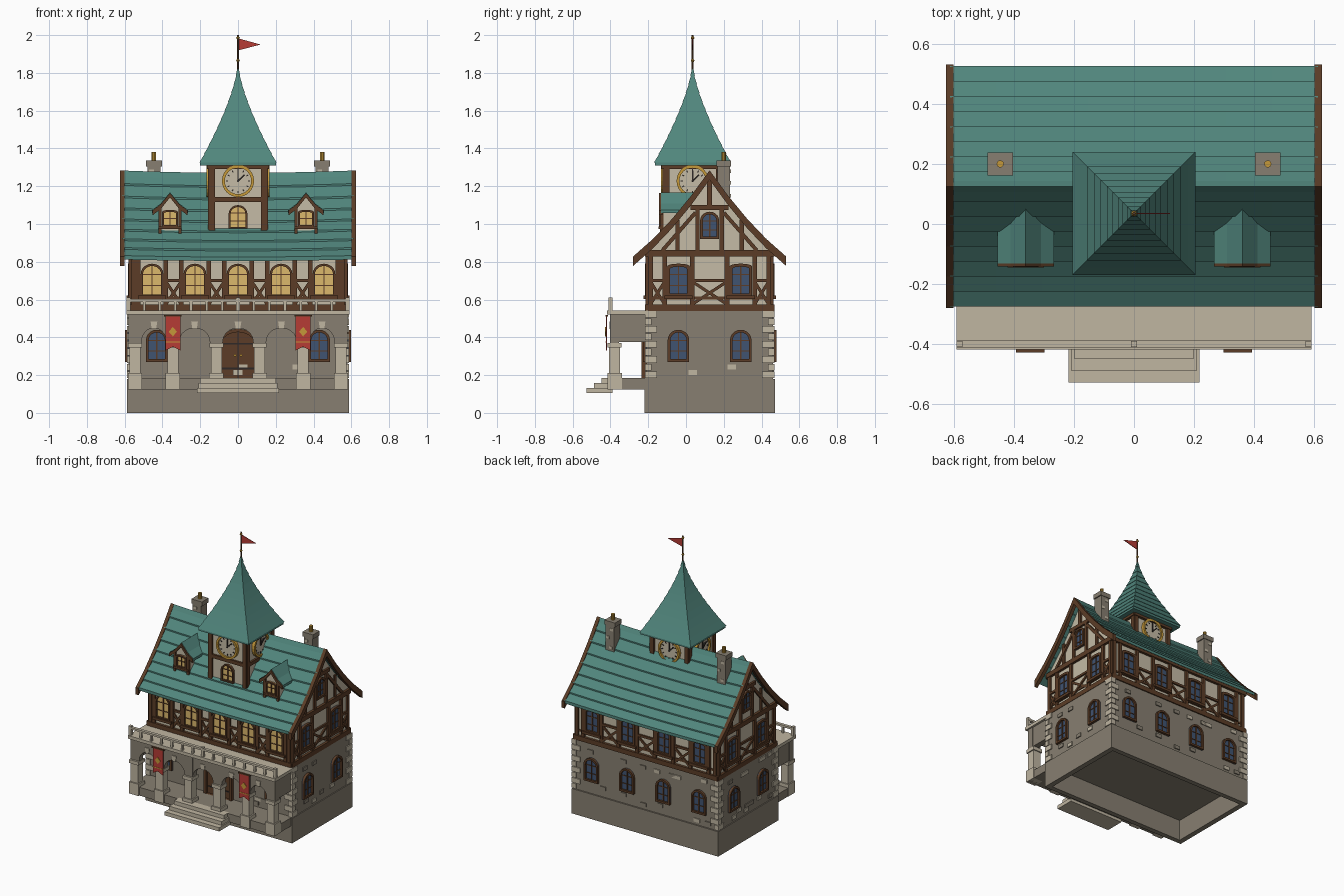
import bpy, bmesh, math, random
from mathutils import Matrix, Vector

cube = bpy.data.objects.get("Cube")
if cube:
    bpy.data.objects.remove(cube, do_unlink=True)
random.seed(4)

COLOURS = {"stone": "867E70", "trim": "BEB4A0", "plaster": "C3BAA4", "tile": "52857C", "timber": "5C3F2B",
           "gold": "C4973C", "lit_glass": "DBB76C", "dark_glass": "425470", "cloth": "B43E38", "iron": "322D2B"}
MATS, parts = {}, {}
for name, code in COLOURS.items():
    rgb = [(int(code[i:i + 2], 16) / 255) ** 2.2 for i in (0, 2, 4)] + [1]
    m = bpy.data.materials.new(name)
    m.use_nodes = True
    m.diffuse_color = rgb
    m.node_tree.nodes["Principled BSDF"].inputs["Base Color"].default_value = rgb
    MATS[name] = m


# ---- helpers ----
def loft(part, mat, sections):
    bm, used = parts.setdefault(part, (bmesh.new(), []))
    if mat not in used:
        used.append(mat)
    rows = [[bm.verts.new(p) for p in s] for s in sections]
    n = len(rows[0])
    faces = [bm.faces.new(rows[0]), bm.faces.new(rows[-1])]
    for a, b in zip(rows, rows[1:]):
        faces += [bm.faces.new((a[i], a[(i + 1) % n], b[(i + 1) % n], b[i])) for i in range(n)]
    for f in faces:
        f.material_index = used.index(mat)


def prism(part, mat, pts, w0, w1, M=Matrix()):
    loft(part, mat, [[M @ Vector((u, v, w)) for u, v in pts] for w in (w0, w1)])


def ring(part, mat, outer, inner, w0, w1, M=Matrix()):
    n = len(outer)
    for i in range(n):
        j = (i + 1) % n
        prism(part, mat, [outer[i], outer[j], inner[j], inner[i]], w0, w1, M)


def rect(u0, u1, v0, v1):
    return [(u0, v0), (u1, v0), (u1, v1), (u0, v1)]


def box(part, mat, x0, x1, y0, y1, z0, z1):
    prism(part, mat, rect(x0, x1, y0, y1), z0, z1)


def circle(u, v, r, n=24):
    return [(u + r * math.cos(i * math.tau / n), v + r * math.sin(i * math.tau / n)) for i in range(n)]


def arch(u, z0, z1, half, rise, n=10):
    arc = [(u + half * math.cos(i * math.pi / n), z1 - rise + rise * math.sin(i * math.pi / n)) for i in range(n + 1)]
    return [(u - half, z0), (u + half, z0)] + arc


def beam(part, p, q, width, w, M, mat="timber", depth=0.014):
    p, q = Vector(p), Vector(q)
    d = (q - p).normalized() * width / 2
    s = Vector((-d.y, d.x))
    prism(part, mat, [p + s, p - s, q - s, q + s], w - 0.005, w + depth, M)


def cross(part, u0, u1, z0, z1, w, M):
    beam(part, (u0, z0), (u1, z1), 0.016, w, M, depth=0.010)
    beam(part, (u0, z1), (u1, z0), 0.016, w, M, depth=0.008)


def wall(angle, y):
    # local axes: across, up, outward
    return Matrix.Translation((0, y, 0)) @ Matrix.Rotation(math.radians(angle), 4, 'Z') @ Matrix.Rotation(math.pi / 2, 4, 'X')


def window(part, M, w, u, z0, z1, half, rise, glass, t=0.014, bars=2):
    prism(part, glass, arch(u, z0, z1, half, rise), w - 0.01, w + 0.004, M)
    ring(part, "timber", arch(u, z0, z1, half, rise), arch(u, z0 + t, z1 - t, half - t, rise * (half - t) / half), w, w + 0.018, M)
    beam(part, (u, z0), (u, z1 - t / 2), 0.007, w, M, depth=0.010)
    for k in range(1, bars + 1):
        z = z0 + (z1 - z0) * k / (bars + 1)
        beam(part, (u - half + t, z), (u + half - t, z), 0.005, w, M, depth=0.008)


MID = 0.125                     # ridge line
FRONT = wall(0, 0)
SIDES = [(0, 0.58, 0.335), (90, 0.335, 0.58), (180, 0.58, 0.335), (270, 0.335, 0.58)]


def roof_z(d):
    return 1.272 - 1.45 * d + 0.8 * d * d


# ---- stone ground floor with hollow plinth ----
ring("plinth", "stone", rect(-0.587, 0.587, -0.22, 0.47), rect(-0.55, 0.55, -0.185, 0.435), 0, 0.18)
box("stone_walls", "stone", -0.58, 0.58, -0.21, 0.46, 0.15, 0.545)
for sx in (-1, 1):
    for sy in (-1, 1):
        for k in range(9):
            lx, ly = (0.065, 0.035) if k % 2 else (0.035, 0.065)
            x, y, z = sx * 0.588, MID + sy * 0.343, 0.185 + k * 0.04
            xs, ys = sorted((x, x - sx * lx)), sorted((y, y - sy * ly))
            box("corner_stones", "trim", *xs, *ys, z, z + 0.035)
for a, half, w in SIDES:
    M = wall(a, MID)
    for k in range(14 if a != 90 else 6):
        u, z = random.uniform(-half + 0.1, half - 0.1), random.choice((0.2, 0.23, 0.47, 0.5))
        prism("loose_stones", random.choice(("trim", "stone")), rect(u, u + 0.045, z, z + 0.026), w - 0.01, w + 0.007, M)
    for u in {0: (-0.43, 0.43), 180: (-0.43, -0.145, 0.145, 0.43)}.get(a, (-0.165, 0.165)):
        window("ground_windows", M, w, u, 0.27, 0.44, 0.057, 0.055, "dark_glass")

# ---- timber storey and gables ----
curve = [0.325 - 0.065 * i for i in range(11)]
prism("plaster_walls", "plaster", [(-0.325, 0.54), (0.325, 0.54)] + [(d, roof_z(abs(d)) - 0.015) for d in curve],
      -0.565, 0.565, wall(90, MID))
for a, half, w, wins in ((0, 0.565, 0.325, [-0.455, -0.228, 0, 0.228, 0.455]), (180, 0.565, 0.325, [-0.43, -0.145, 0.145, 0.43]),
                         (90, 0.325, 0.565, [-0.165, 0.165]), (270, 0.325, 0.565, [-0.165, 0.165])):
    M, P = wall(a, MID), "timber_frame"
    for z, t in ((0.557, 0.034), (0.845, 0.034)):
        beam(P, (-half - 0.012, z), (half + 0.012, z), t, w, M, depth=0.018)
    beam(P, (-half, 0.608), (half, 0.608), 0.014, w, M, depth=0.006)
    edges = [-half + 0.012]
    for u in wins:
        edges += [u - 0.073, u + 0.073]
        if a:
            window("upper_windows", M, w, u, 0.615, 0.79, 0.06, 0.015, "dark_glass", 0.016)
        else:
            window("upper_windows", M, w, u, 0.615, 0.79, 0.06, 0.055, "lit_glass", 0.012)
        beam(P, (u - 0.075, 0.612), (u + 0.075, 0.612), 0.018, w, M, depth=0.026)
    edges.append(half - 0.012)
    for u in edges:
        beam(P, (u, 0.55), (u, 0.845), 0.024, w, M)
    for u0, u1 in zip(edges[::2], edges[1::2]):
        if u1 - u0 > 0.05:
            cross(P, u0, u1, 0.575, 0.695, w, M)
            beam(P, (u0, 0.702), (u1, 0.702), 0.016, w, M, depth=0.012)
    if a in (90, 270):
        window("gable_windows", M, w, 0, 0.92, 1.065, 0.05, 0.045, "dark_glass")
        beam(P, (-0.1, 1.088), (0.1, 1.088), 0.026, w, M)
        beam(P, (0, 1.09), (0, 1.23), 0.026, w, M)
        for s in (-1, 1):
            beam(P, (s * 0.064, 0.85), (s * 0.064, 1.09), 0.022, w, M)
            beam(P, (s * 0.17, 0.85), (s * 0.17, 1.02), 0.022, w, M, depth=0.010)
            beam(P, (s * 0.25, 0.86), (s * 0.075, 1.06), 0.02, w, M, depth=0.012)
        # curved verge boards
        for s in (-1, 1):
            top = [(s * d, roof_z(d) + 0.012) for d in (0, 0.1, 0.2, 0.3, 0.405)]
            for p, q in zip(top, top[1:]):
                prism("verge_boards", "timber", [p, q, (q[0], q[1] - 0.05), (p[0], p[1] - 0.05)], 0.6, 0.625, M)

# ---- tiled main roof, sagging courses ----
COURSES = 8
for s in (-1, 1):
    for k in range(COURSES):
        d1, d0 = 0.4 * k / COURSES, 0.4 * (k + 1) / COURSES
        rows = []
        for i in range(9):
            x = -0.612 + 0.153 * i
            sag = 0.012 * (1 - (x / 0.612) ** 2) * (1 - d1)
            rows.append([Vector((x, MID + s * d, roof_z(d) + h - sag)) for d, h in
                         ((d0, 0.013), (d1, 0.003), (d1, -0.014), (d0, -0.008))])
        loft("main_roof", "tile", rows)
rows = []
for i in range(9):
    x = -0.612 + 0.153 * i
    sag = 0.012 * (1 - (x / 0.612) ** 2)
    rows.append([Vector((x, MID + y, z - sag)) for y, z in ((-0.02, 1.25), (0, 1.283), (0.02, 1.25))])
loft("ridge_cap", "tile", rows)

# ---- clock tower ----
TY, TH = 0.035, 0.145
box("tower_walls", "plaster", -TH, TH, TY - TH, TY + TH, 0.9, 1.32)
for a in (0, 90, 180, 270):
    M = wall(a, TY)
    for u in (-TH, TH):
        beam("tower_frame", (u * 0.95, 0.95), (u * 0.95, 1.31), 0.03, TH, M)
    beam("tower_frame", (-TH, 1.13), (TH, 1.13), 0.026, TH, M)
    beam("tower_frame", (-TH - 0.014, 1.305), (TH + 0.014, 1.305), 0.025, TH, M, depth=0.02)
    ring("clocks", "gold", circle(0, 1.228, 0.085), circle(0, 1.228, 0.07), TH, TH + 0.022, M)
    prism("clocks", "plaster", circle(0, 1.228, 0.072), TH, TH + 0.010, M)
    for i in range(12):
        d = Vector((math.cos(i * math.pi / 6), math.sin(i * math.pi / 6)))
        c = Vector((0, 1.228))
        beam("clocks", c + d * 0.052, c + d * 0.063, 0.006, TH + 0.008, M, "iron", 0.006)
    beam("clocks", (0, 1.222), (0, 1.283), 0.007, TH + 0.01, M, "iron", 0.006)
    beam("clocks", (-0.004, 1.224), (0.034, 1.26), 0.008, TH + 0.01, M, "iron", 0.008)
window("tower_window", wall(0, TY), TH, 0, 0.975, 1.1, 0.05, 0.048, "lit_glass", 0.01)

# flared spire in overlapping courses
N = 11
spire = [(0.2 * (1 - i / N) ** 1.4 + 0.002, 1.325 + 0.505 * i / N) for i in range(N + 1)]
box("spire", "tile", -0.2, 0.2, TY - 0.2, TY + 0.2, 1.31, 1.325)
for (h0, z0), (h1, z1) in zip(spire, spire[1:]):
    loft("spire", "tile", [[Vector((x, TY + y, z)) for x, y in rect(-h, h, -h, h)] for h, z in ((h0 + 0.003, z0), (h1, z1))])
prism("flag_pole", "timber", circle(0, TY, 0.005, 8), 1.8, 2.0)
for z in (1.865, 1.985):
    loft("pole_knobs", "gold", [[Vector((x, y, z + dz)) for x, y in circle(0, TY, r, 8)]
                                for r, dz in ((0.004, -0.01), (0.010, 0), (0.004, 0.01))])
prism("flag", "cloth", [(0.004, 1.92), (0.12, 1.95), (0.004, 1.982)], -TY - 0.002, -TY + 0.002, FRONT)

# ---- dormers and chimneys ----
for s in (-1, 1):
    M = Matrix.Translation((s * 0.36, 0, 0)) @ FRONT
    prism("dormers", "plaster", [(-0.06, 0.93), (0.06, 0.93), (0.06, 1.075), (0, 1.145), (-0.06, 1.075)], -0.05, 0.125, M)
    window("dormer_windows", M, 0.125, 0, 0.985, 1.075, 0.042, 0.012, "lit_glass", 0.010, 1)
    for t in (-1, 1):
        beam("dormer_frame", (t * 0.053, 0.95), (t * 0.053, 1.085), 0.018, 0.125, M, depth=0.012)
        slope = [(0, 1.168), (t * 0.05, 1.108), (t * 0.094, 1.075)]
        prism("dormer_roofs", "tile", slope + [(u, z - 0.018) for u, z in reversed(slope)], -0.06, 0.132, M)
        prism("dormer_frame", "timber", [(u, z - 0.004) for u, z in slope] + [(u * 0.97, z - 0.028) for u, z in reversed(slope)], 0.125, 0.142, M)
    beam("dormer_frame", (-0.06, 0.98), (0.06, 0.98), 0.014, 0.125, M, depth=0.02)
    x, y = s * 0.445, 0.2
    box("chimneys", "stone", x - 0.034, x + 0.034, y - 0.034, y + 0.034, 1.05, 1.31)
    box("chimneys", "stone", x - 0.042, x + 0.042, y - 0.038, y + 0.038, 1.305, 1.337)
    prism("chimney_pots", "gold", circle(x, y, 0.012, 10), 1.33, 1.38)
    for z, u in ((1.14, -0.02), (1.21, 0.005), (1.27, -0.025)):
        box("chimneys", "trim", x + u, x + u + 0.024, y - 0.037, y + 0.037, z, z + 0.018)

# ---- arcaded porch, balcony and steps ----
COLS = [-0.545, -0.345, -0.115, 0.115, 0.345, 0.545]
box("porch_floor", "stone", -0.58, 0.58, -0.405, -0.2, 0.125, 0.185)
for x in COLS:
    for h, z0, z1 in ((0.038, 0.125, 0.21), (0.029, 0.21, 0.345), (0.037, 0.345, 0.37)):
        box("porch_columns", "trim", x - h, x + h, -0.378 - h, -0.378 + h, z0, z1)
    box("porch_arches", "stone", x - 0.034, x + 0.034, -0.402, -0.355, 0.37, 0.522)
for a, b in zip(COLS, COLS[1:]):
    c, h = (a + b) / 2, (b - a) / 2 - 0.034
    arc = arch(c, 0.37, 0.45, h, 0.075)[2:]
    prism("porch_arches", "stone", [(c - h, 0.522), (c + h, 0.522)] + arc, 0.36, 0.4, FRONT)
    prism("keystones", "trim", [(c - 0.012, 0.445), (c + 0.012, 0.445), (c + 0.018, 0.485), (c - 0.018, 0.485)], 0.37, 0.405, FRONT)
for s in (-1, 1):
    box("porch_arches", "stone", *sorted((s * 0.575, s * 0.535)), -0.39, -0.2, 0.375, 0.522)
box("balcony", "trim", -0.59, 0.59, -0.418, -0.2, 0.52, 0.543)
box("railing", "trim", -0.59, 0.59, -0.41, -0.388, 0.588, 0.602)
for i in range(15):
    x, big = -0.58 + i * 1.16 / 14, i % 7 == 0
    h = 0.01 if big else 0.007
    box("railing", "trim", x - h, x + h, -0.399 - h, -0.399 + h, 0.54, 0.61 if big else 0.59)
for i, (h, y) in enumerate(((0.218, -0.527), (0.21, -0.487), (0.2, -0.447))):
    box("steps", "trim", -h, h, y, -0.39, 0.105 + i * 0.027, 0.132 + i * 0.027)

# double door
prism("door", "timber", arch(0, 0.185, 0.44, 0.1, 0.085), 0.2, 0.216, FRONT)
ring("door", "timber", arch(0, 0.185, 0.445, 0.112, 0.09), arch(0, 0.185, 0.428, 0.092, 0.075), 0.2, 0.235, FRONT)
beam("door", (0, 0.185), (0, 0.43), 0.006, 0.215, FRONT, "iron", 0.004)
for z in (0.235, 0.365):
    beam("door", (-0.09, z), (0.09, z), 0.008, 0.215, FRONT, "iron", 0.005)
for s in (-1, 1):
    prism("door_handles", "gold", circle(s * 0.016, 0.305, 0.007, 8), 0.215, 0.228, FRONT)
    # hanging banners
    c = s * 0.345
    prism("banners", "cloth", [(c - 0.04, 0.515), (c - 0.04, 0.33), (c, 0.35), (c + 0.04, 0.33), (c + 0.04, 0.515)], 0.418, 0.424, FRONT)
    prism("banners", "gold", [(c, 0.405), (c + 0.022, 0.43), (c, 0.455), (c - 0.022, 0.43)], 0.42, 0.428, FRONT)
    beam("banners", (c - 0.04, 0.375), (c + 0.04, 0.375), 0.006, 0.422, FRONT, "gold", 0.004)
    beam("banners", (c - 0.047, 0.514), (c + 0.047, 0.514), 0.009, 0.417, FRONT, "timber", 0.010)

# ---- turn the collected parts into objects ----
for name, (bm, used) in parts.items():
    bmesh.ops.recalc_face_normals(bm, faces=bm.faces)
    mesh = bpy.data.meshes.new(name)
    bm.to_mesh(mesh)
    bm.free()
    for mat in used:
        mesh.materials.append(MATS[mat])
    bpy.context.scene.collection.objects.link(bpy.data.objects.new(name, mesh))
